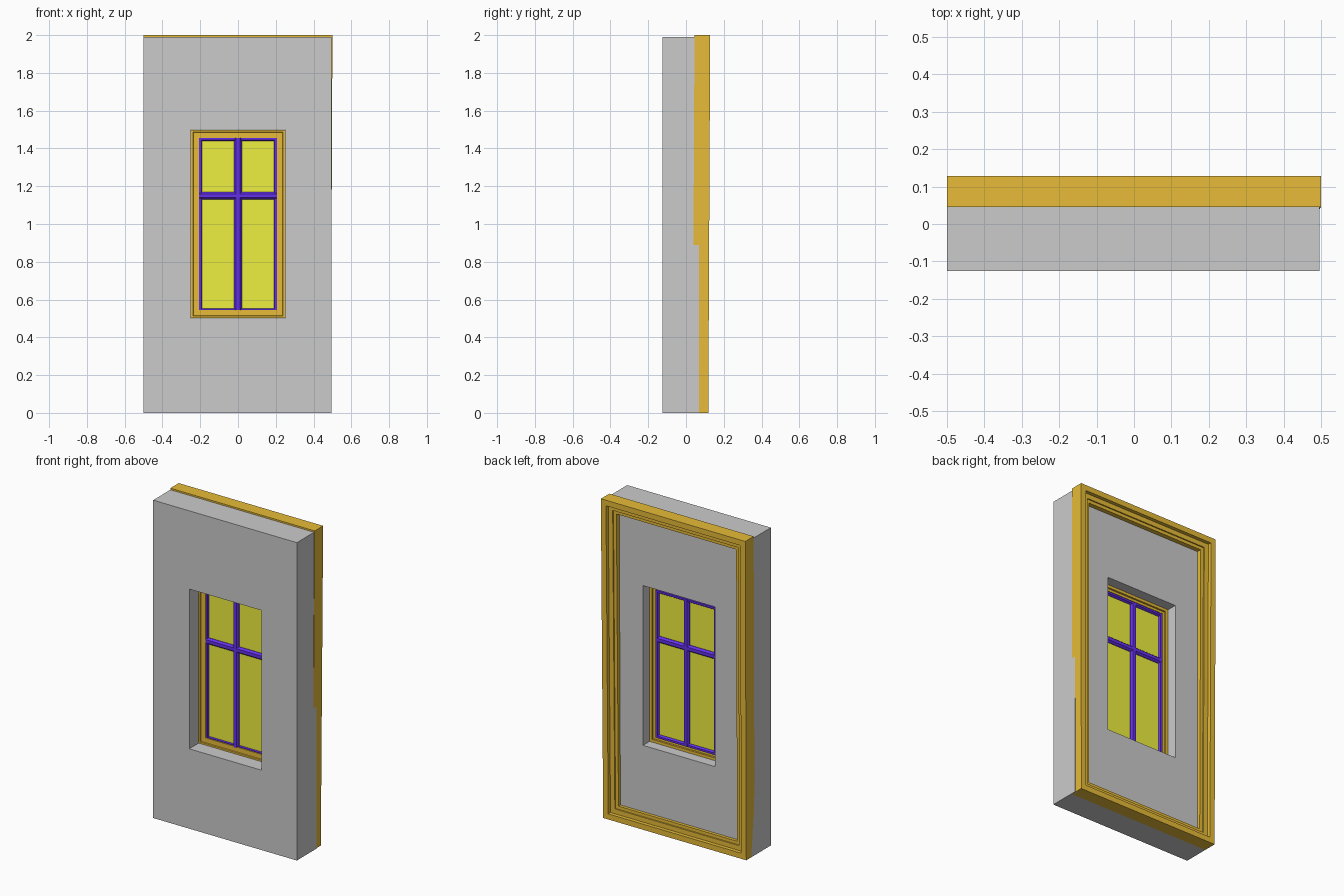
import bpy, bmesh

if "Cube" in bpy.data.objects:
    bpy.data.objects.remove(bpy.data.objects["Cube"])


def material(name, rgb):
    m = bpy.data.materials.new(name)
    m.diffuse_color = (*rgb, 1)
    m.use_nodes = True
    m.node_tree.nodes["Principled BSDF"].inputs["Base Color"].default_value = m.diffuse_color
    return m


ORANGE = material("orange_wood", (0.8, 0.5, 0.04))
BLUE = material("blue_paint", (0.13, 0.03, 0.85))
YELLOW = material("yellow_glass", (0.85, 0.87, 0.05))


def finish(name, bm, mat=None):
    bmesh.ops.recalc_face_normals(bm, faces=bm.faces)
    mesh = bpy.data.meshes.new(name)
    bm.to_mesh(mesh)
    bm.free()
    ob = bpy.data.objects.new(name, mesh)
    bpy.context.collection.objects.link(ob)
    if mat:
        mesh.materials.append(mat)
    return ob


def ring(name, rects, mat=None):
    """Closed ring: rectangles (x0, x1, z0, z1, y) bridged in a cycle."""
    bm = bmesh.new()
    loops = [[bm.verts.new((x, y, z)) for x, z in
              ((x0, z0), (x1, z0), (x1, z1), (x0, z1))]
             for x0, x1, z0, z1, y in rects]
    for a, b in zip(loops, loops[1:] + loops[:1]):
        for i in range(4):
            j = (i + 1) % 4
            bm.faces.new((a[i], a[j], b[j], b[i]))
    return finish(name, bm, mat)


def moulding(name, x, z0, z1, y, profile, scale, mat):
    """Mitred frame from a profile of (inset, depth) points."""
    return ring(name, [(-x + i * scale, x - i * scale, z0 + i * scale,
                        z1 - i * scale, y + d * scale) for i, d in profile], mat)


def prism(name, section, length, vertical, centre, mat):
    """Bar with a (width, y) section, running along z or x."""
    bm = bmesh.new()
    ends = []
    for t in (-length / 2, length / 2):
        ends.append([bm.verts.new((w, y, t) if vertical else (t, y, w))
                     for w, y in section])
    n = len(section)
    for i in range(n):
        j = (i + 1) % n
        bm.faces.new((ends[0][i], ends[0][j], ends[1][j], ends[1][i]))
    for e in ends:
        bm.faces.new(e)
    ob = finish(name, bm, mat)
    ob.location = centre
    return ob


# Wall with window opening
outer, hole = (-0.5, 0.495, 0, 1.99), (-0.25, 0.25, 0.5, 1.5)
FRONT, BACK = -0.125, 0.068
ring("wall", [(*outer, FRONT), (*hole, FRONT), (*hole, BACK), (*outer, BACK)])

# Stepped profile shared by both frames
PROFILE = [(0, 0), (0.02, 0), (0.025, 0.01), (0.085, 0.01), (0.085, 0.052),
           (0.065, 0.052), (0.065, 0.06), (0.035, 0.06), (0.035, 0.083), (0, 0.083)]

# Large frame around the back, leaning very slightly and wider at the top
big = moulding("outer_frame", 0.5, 0, 2, 0.04, PROFILE, 1, ORANGE)
for v in big.data.vertices:
    v.co.y += 0.005 * (v.co.z - 1)
    if v.co.x > 0:
        v.co.x -= 0.0045 * (2 - v.co.z)

# Half-size frame in the window opening
moulding("window_frame", 0.248, 0.502, 1.498, -0.035, PROFILE, 0.5, ORANGE)

# Sash edging
moulding("sash", 0.208, 0.535, 1.458, -0.024,
         [(0, 0), (0.014, 0), (0.018, 0.01), (0.018, 0.018), (0.012, 0.027), (0, 0.027)],
         1, BLUE)

# Glass pane
prism("glass", [(-0.205, -0.015), (0.205, -0.015), (0.205, -0.011), (-0.205, -0.011)],
      0.918, True, (0, 0, 0.997), YELLOW)

# Chamfered glazing bars
BAR = [(-0.02, -0.018), (-0.01, -0.03), (0.01, -0.03), (0.02, -0.018),
       (0.02, -0.008), (0.01, 0.004), (-0.01, 0.004), (-0.02, -0.008)]
prism("mullion", BAR, 0.918, True, (0, 0, 0.997), BLUE)
prism("transom", BAR, 0.41, False, (0, 0, 1.15), BLUE)
